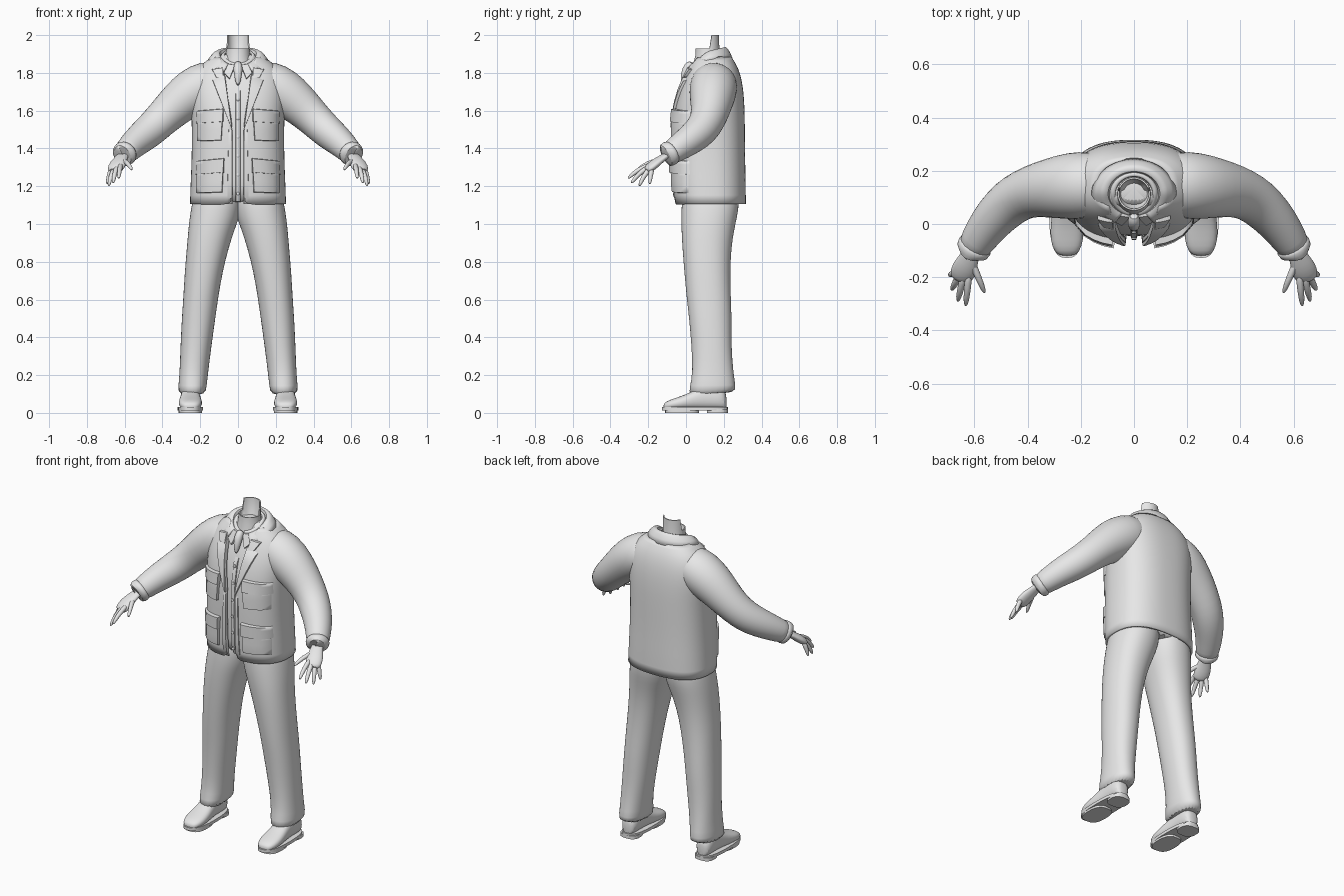
import bpy, bmesh, math
from mathutils import Vector

if "Cube" in bpy.data.objects:
    bpy.data.objects.remove(bpy.data.objects["Cube"])

grey = bpy.data.materials.new("plain_grey")
grey.use_nodes = True
grey.diffuse_color = (0.8, 0.8, 0.8, 1)
grey.node_tree.nodes["Principled BSDF"].inputs["Base Color"].default_value = (0.8, 0.8, 0.8, 1)


def loft(name, rings, closed=True, caps=True, subdiv=1, thick=0, angle=50, toward=None):
    """Skin a list of equal-length point rings into one mesh object."""
    bm = bmesh.new()
    rows = [[bm.verts.new(p) for p in ring] for ring in rings]
    n = len(rows[0])
    for a, b in zip(rows, rows[1:]):
        for i in range(n if closed else n - 1):
            j = (i + 1) % n
            bm.faces.new((a[i], a[j], b[j], b[i]))
    if closed and caps:
        bm.faces.new(rows[0])
        bm.faces.new(rows[-1])
    bmesh.ops.recalc_face_normals(bm, faces=bm.faces)
    if toward and sum(f.normal.dot(Vector(toward)) for f in bm.faces) < 0:
        bmesh.ops.reverse_faces(bm, faces=bm.faces)
    mesh = bpy.data.meshes.new(name)
    bm.to_mesh(mesh)
    bm.free()
    mesh.materials.append(grey)
    ob = bpy.data.objects.new(name, mesh)
    bpy.context.scene.collection.objects.link(ob)
    bpy.ops.object.select_all(action="DESELECT")
    ob.select_set(True)
    bpy.context.view_layer.objects.active = ob
    bpy.ops.object.shade_smooth_by_angle(angle=math.radians(angle))
    if subdiv:
        ob.modifiers.new("smooth", "SUBSURF").levels = subdiv
        ob.modifiers["smooth"].render_levels = subdiv
    if thick:
        solid = ob.modifiers.new("thickness", "SOLIDIFY")
        solid.thickness, solid.offset = thick, 0
    return ob


def power(v, e):
    return math.copysign(abs(v) ** e, v)


def tube(name, path, sides=14, flat=1.0, **kw):
    """Round tube along (x, y, z, radius) points."""
    pts = [Vector(p[:3]) for p in path]
    rings = []
    for i, p in enumerate(pts):
        d = (pts[min(i + 1, len(pts) - 1)] - pts[max(i - 1, 0)]).normalized()
        side = d.cross(Vector((0, 0, 1)))
        side = side.normalized() if side.length > 0.05 else Vector((1, 0, 0))
        up = side.cross(d).normalized()
        r = path[i][3]
        rings.append([p + side * r * math.cos(t) + up * r * flat * math.sin(t)
                      for t in (math.tau * k / sides for k in range(sides))])
    return loft(name, rings, **kw)


# Torso profile: height, half width, front y, back y
BODY = [(1.10, .248, -.05, .31), (1.2, .245, -.062, .31), (1.35, .238, -.066, .306),
        (1.52, .238, -.064, .305), (1.62, .242, -.052, .303), (1.7, .245, -.032, .298),
        (1.78, .232, 0, .285), (1.84, .19, .028, .262), (1.88, .135, .05, .235), (1.905, .09, .06, .21)]
POWER = 2.5


def body(z):
    z = max(BODY[0][0], min(BODY[-1][0], z))
    for a, b in zip(BODY, BODY[1:]):
        if z <= b[0]:
            f = (z - a[0]) / (b[0] - a[0])
            return [u + (v - u) * f for u, v in zip(a[1:], b[1:])]


def front(x, z, off):
    rx, yf, yb = body(z)
    s = min(abs(x) / rx, 0.97)
    return (x, (yf + yb) / 2 - (yb - yf) / 2 * (1 - s ** POWER) ** (1 / POWER) - off, z)


def body_ring(z, gap=0.0, inset=0.0, n=40):
    rx, yf, yb = body(z)
    rx, ry, cy = rx - inset, (yb - yf) / 2 - inset, (yf + yb) / 2
    t0 = math.asin(min(gap / rx, 1) ** (POWER / 2))
    out = []
    for i in range(n):
        t = t0 + (math.tau - 2 * t0) * (i / (n - 1) if gap else i / n)
        out.append((rx * power(math.sin(t), 2 / POWER), cy - ry * power(math.cos(t), 2 / POWER), z))
    return out


def patch(name, corners, off, sink=-.008, edge=.04):
    """Padded panel following the chest, from four (x, z) corners."""
    steps = [0, edge, .28, .5, .72, 1 - edge, 1]
    (ax, az), (bx, bz), (cx, cz), (dx, dz) = corners
    rows = []
    for v in steps:
        row = []
        for u in steps:
            x = (ax * (1 - u) + bx * u) * (1 - v) + (dx * (1 - u) + cx * u) * v
            z = (az * (1 - u) + bz * u) * (1 - v) + (dz * (1 - u) + cz * u) * v
            row.append(front(x, z, sink if u in (0, 1) or v in (0, 1) else off))
        rows.append(row)
    return loft(name, rows, closed=False, subdiv=0, toward=(0, -1, 0))


# Jacket shell, open along the front, and the shirt beneath
levels = [1.105, 1.2, 1.3, 1.4, 1.5, 1.56, 1.62, 1.7, 1.76, 1.8, 1.84, 1.88]
loft("jacket", [body_ring(z, .03 + .17 * max(0, z - 1.53)) for z in levels], closed=False, thick=.014)
loft("shirt", [body_ring(z, 0, .02) for z in [1.1] + levels[1:] + [1.905]])
patch("shirt_placket", [(-.014, 1.12), (.014, 1.12), (.014, 1.74), (-.014, 1.74)], -.012, -.03, .1)
for i in range(6):
    x, y, z = front(0, 1.16 + i * .1, -.012)
    loft("shirt_button", [[(r * math.cos(t), y + d, z + r * math.sin(t))
         for t in (math.tau * k / 10 for k in range(10))] for r, d in ((.009, .005), (.009, -.004), (.006, -.006))],
         subdiv=0)

# Collars swept round the neck
def collar(name, rows, sweep, cy, thick):
    angles = [math.radians(sweep) * (k / 14 - 1) for k in range(29)]
    loft(name, [[(rx * math.sin(t), cy + ry * math.cos(t),
                  z + (rise if math.cos(t) > 0 else drop) * math.cos(t)) for t in angles]
                for rx, ry, z, rise, drop in rows], closed=False, thick=thick)

collar("jacket_collar", [(.092, .08, 1.86, .03, .05), (.1, .085, 1.912, .025, .07),
                         (.122, .103, 1.91, .02, .08), (.156, .128, 1.868, .005, .075)], 152, .115, .012)
collar("shirt_collar", [(.07, .066, 1.85, .02, .03), (.073, .07, 1.908, .02, .05),
                        (.085, .08, 1.9, .02, .06), (.098, .088, 1.86, .02, .06)], 168, .112, .008)
tube("tie_knot", [(0, .035, 1.855, .018), (0, .01, 1.835, .026), (0, -.008, 1.79, .024), (0, -.02, 1.73, .008)], 10)

# Neck stump, cut in a step and hollow on top
ring = [(math.sin(t), math.cos(t)) for t in (math.tau * k / 32 for k in range(32))]
def neck_ring(r, z_back, z_front):
    return [(r * x, .113 + r * y, z_back if y > .25 else z_front) for x, y in ring]

loft("neck", [neck_ring(.08, 1.82, 1.82), neck_ring(.064, 1.9, 1.89), neck_ring(.062, 2.0, 1.93),
              neck_ring(.056, 2.0, 1.93), neck_ring(.05, 1.92, 1.9), neck_ring(.006, 1.84, 1.84)], subdiv=0)

# Trouser leg profile: height, inner x, outer x, front y, back y
LEG = [(.1, .17, .317, .005, .265), (.14, .165, .316, .02, .262), (.22, .158, .31, .034, .25), (.35, .14, .305, .03, .242),
       (.5, .12, .298, .015, .242), (.62, .103, .29, .002, .238), (.75, .08, .282, -.01, .235),
       (.87, .05, .272, -.02, .24), (.97, .018, .264, -.025, .256), (1.04, -.01, .256, -.026, .272),
       (1.12, -.02, .243, -.024, .285), (1.2, -.02, .22, -.01, .27)]

for s, side in ((1, "left"), (-1, "right")):
    # Trousers with soft folds
    rings = []
    for z, xi, xo, yf, yb in LEG:
        row = []
        for k in range(24):
            t = math.tau * k / 24
            fold = 1 + .02 * math.sin(3 * t + 19 * z) * max(0, 1 - z)
            row.append((s * ((xi + xo) / 2 + (xo - xi) / 2 * fold * power(math.cos(t), .9)),
                        (yf + yb) / 2 + (yb - yf) / 2 * fold * power(math.sin(t), .9),
                        z + (.012 * math.sin(t) - .006 if z < .12 else 0)))
        rings.append(row)
    loft(side + "_trouser_leg", rings)

    # Shoe upper: y, half width, top height
    rings = []
    for y, w, top in [(-.12, .025, .045), (-.105, .048, .062), (-.06, .064, .078), (0, .062, .098),
                      (.05, .054, .125), (.11, .05, .15), (.17, .052, .15), (.205, .042, .12), (.215, .02, .09)]:
        rings.append([(s * (.252 + w * power(math.cos(t), .8)), y,
                       .018 + (top - .018) * (.5 + .5 * power(math.sin(t), .8)))
                      for t in (math.tau * k / 16 for k in range(16))])
    loft(side + "_shoe", rings)

    # Sole and heel, as flat slabs
    for part, y0, y1, w, z0, z1 in (("sole", -.128, .222, .067, .012, .03), ("forefoot", -.11, .07, .062, 0, .014),
                                    ("heel", .11, .222, .058, 0, .02)):
        loft(side + "_shoe_" + part, [[(s * .252 + w * power(math.cos(t), .7),
             (y0 + y1) / 2 + (y1 - y0) / 2 * power(math.sin(t), .8), z)
             for t in (math.tau * k / 28 for k in range(28))] for z in (z0, z1)], subdiv=0)

    # Sleeve and cuff
    tube(side + "_sleeve", [(s * x, y, z, r) for x, y, z, r in [
        (.08, .15, 1.755, .1), (.16, .148, 1.745, .128), (.24, .143, 1.70, .128), (.31, .135, 1.645, .115),
        (.38, .125, 1.58, .1), (.44, .1, 1.52, .093), (.49, .06, 1.475, .088), (.545, 0, 1.43, .078),
        (.585, -.06, 1.39, .068), (.612, -.105, 1.362, .06)]], 18)
    tube(side + "_cuff", [(s * x, y, z, r) for x, y, z, r in [
        (.59, -.07, 1.384, .062), (.597, -.082, 1.377, .07), (.614, -.112, 1.358, .065),
        (.612, -.11, 1.36, .05)]], 16)

    # Hand: palm, four fingers and a thumb
    tube(side + "_palm", [(s * x, y, z, r) for x, y, z, r in [
        (.605, -.09, 1.37, .034), (.618, -.125, 1.35, .036), (.636, -.165, 1.32, .05),
        (.65, -.2, 1.29, .046), (.654, -.212, 1.28, .03)]], 14, flat=.5)
    for finger, base, tip in (("index", (.622, -.205, 1.305), (.632, -.308, 1.24)),
                              ("middle", (.643, -.21, 1.292), (.662, -.29, 1.215)),
                              ("ring", (.66, -.2, 1.28), (.685, -.248, 1.2)),
                              ("little", (.672, -.182, 1.283), (.693, -.192, 1.21)),
                              ("thumb", (.608, -.145, 1.335), (.56, -.26, 1.285))):
        a, b = Vector(base), Vector(tip)
        path = []
        for f, r in ((-.15, .012), (.1, .015), (.5, .0135), (.85, .011), (1, .005)):
            p = a.lerp(b, f)
            path.append((s * p.x, p.y, p.z + .012 * math.sin(math.pi * max(f, 0)), r))
        tube(side + "_" + finger + "_finger", path, 8)

    # Lapels, front bands and pockets with flaps
    def mirrored(part, quad, off, **kw):
        patch(side + "_" + part, [(s * x, z) for x, z in quad], off, **kw)

    mirrored("lapel", [(.031, 1.5), (.04, 1.52), (.138, 1.765), (.07, 1.8)], .02)
    mirrored("collar_notch", [(.075, 1.77), (.115, 1.775), (.14, 1.82), (.08, 1.83)], .022)
    mirrored("front_band", [(.028, 1.105), (.06, 1.105), (.05, 1.53), (.031, 1.53)], .012, edge=.1)
    mirrored("shirt_collar_point", [(.012, 1.845), (.045, 1.765), (.075, 1.8), (.06, 1.85)], .004, sink=-.02)
    mirrored("upper_pocket", [(.085, 1.44), (.222, 1.435), (.222, 1.56), (.078, 1.56)], .022)
    mirrored("upper_pocket_flap", [(.076, 1.54), (.228, 1.53), (.224, 1.6), (.074, 1.612)], .03)
    mirrored("lower_pocket", [(.08, 1.165), (.225, 1.16), (.225, 1.29), (.075, 1.29)], .022)
    mirrored("lower_pocket_flap", [(.073, 1.27), (.23, 1.26), (.226, 1.335), (.07, 1.35)], .03)
